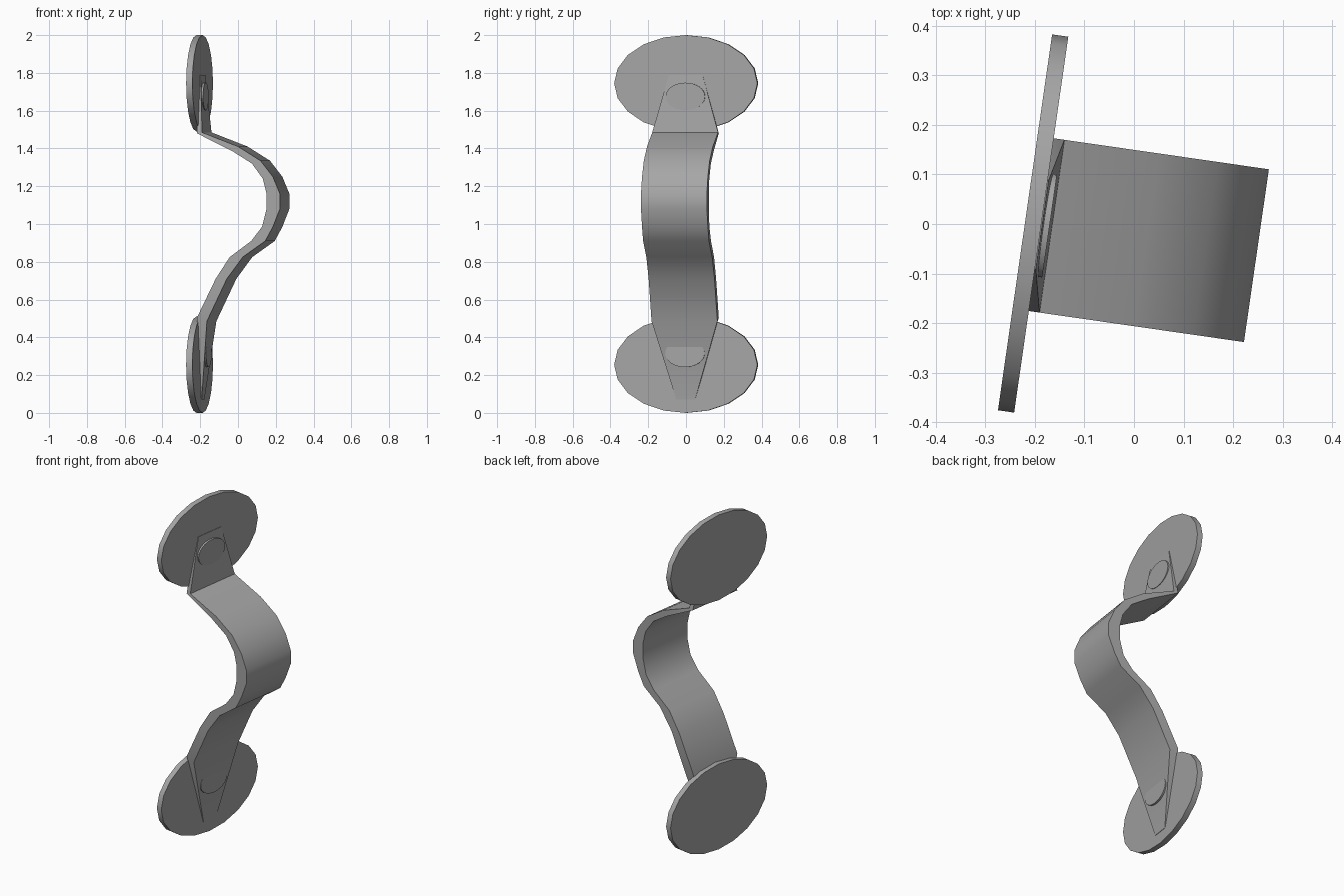
import bpy
import bmesh
import math
from mathutils import Matrix

cube = bpy.data.objects.get("Cube")
if cube:
    bpy.data.objects.remove(cube, do_unlink=True)

grey = bpy.data.materials.new("plain grey")
grey.use_nodes = True
COLOUR = (0.38, 0.38, 0.38, 1)
grey.diffuse_color = COLOUR
grey.node_tree.nodes["Principled BSDF"].inputs["Base Color"].default_value = COLOUR

TURN = Matrix.Rotation(math.radians(-8.2), 4, "Z")  # whole handle is turned a little
MID = -0.028                                        # centre line across the width


def finish(name, bm):
    """Turn a bmesh into a smooth-shaded grey object."""
    bmesh.ops.recalc_face_normals(bm, faces=bm.faces)
    mesh = bpy.data.meshes.new(name)
    bm.to_mesh(mesh)
    bm.free()
    mesh.materials.append(grey)
    ob = bpy.data.objects.new(name, mesh)
    bpy.context.collection.objects.link(ob)
    ob.matrix_world = TURN
    bpy.ops.object.select_all(action="DESELECT")
    ob.select_set(True)
    bpy.context.view_layer.objects.active = ob
    bpy.ops.object.shade_smooth_by_angle(angle=math.radians(35))


def oval(name, back, front, z, half_width, half_height, sides):
    """Oval plate facing along x."""
    bm = bmesh.new()
    bmesh.ops.create_cone(bm, cap_ends=True, segments=sides, radius1=1, radius2=1, depth=1)
    place = (Matrix.Translation(((back + front) / 2, MID, z))
             @ Matrix.Diagonal((front - back, half_width, half_height, 1))
             @ Matrix.Rotation(math.pi / 2, 4, "Y"))
    bmesh.ops.transform(bm, matrix=place, verts=bm.verts)
    finish(name, bm)


# Wall plates and screw heads
for label, plate_z, screw_z, screw_front in (("upper", 1.745, 1.675, -0.168),
                                             ("lower", 0.255, 0.315, -0.152)):
    oval(label + "_plate", -0.218, -0.185, plate_z, 0.383, 0.255, 20)
    oval(label + "_screw_head", -0.2, screw_front, screw_z, 0.105, 0.073, 32)

# Curved grip with tapered tabs: outer x, outer z, inner x, inner z, half width
SECTIONS = [
    (-0.183, 1.79, -0.2, 1.79, 0.09),
    (-0.163, 1.485, -0.19, 1.48, 0.176),
    (0.03, 1.41, 0.0, 1.385, 0.176),
    (0.15, 1.335, 0.104, 1.32, 0.176),
    (0.216, 1.25, 0.162, 1.24, 0.176),
    (0.2535, 1.16, 0.182, 1.16, 0.176),
    (0.2535, 1.08, 0.182, 1.08, 0.176),
    (0.216, 0.985, 0.158, 0.985, 0.176),
    (0.175, 0.91, 0.1, 0.91, 0.176),
    (0.055, 0.825, -0.015, 0.825, 0.176),
    (-0.03, 0.71, -0.09, 0.71, 0.176),
    (-0.137, 0.485, -0.19, 0.505, 0.176),
    (-0.183, 0.07, -0.2, 0.07, 0.05),
]
bm = bmesh.new()
rings = []
for xo, zo, xi, zi, half in SECTIONS:
    corners = ((xo, MID - half, zo), (xo, MID + half, zo),
               (xi, MID + half, zi), (xi, MID - half, zi))
    rings.append([bm.verts.new(c) for c in corners])
for a, b in zip(rings, rings[1:]):
    for i in range(4):
        j = (i + 1) % 4
        bm.faces.new((a[i], a[j], b[j], b[i]))
bm.faces.new(rings[0])
bm.faces.new(rings[-1])
finish("grip", bm)
